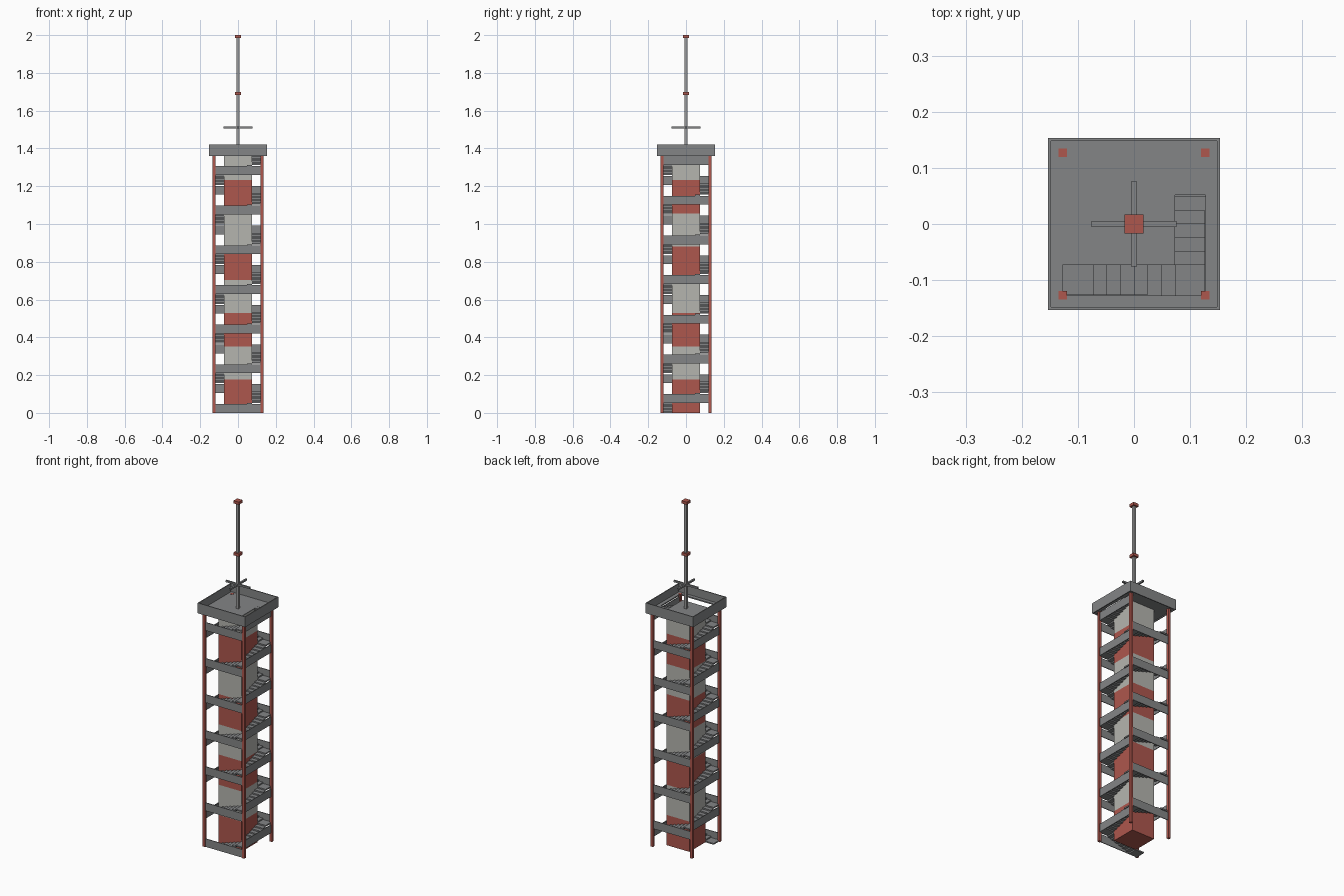
import bpy
from mathutils import Matrix, Vector

cube = bpy.data.objects.get("Cube")
if cube:
    bpy.data.objects.remove(cube)


def material(name, rgb):
    m = bpy.data.materials.new(name)
    m.use_nodes = True
    m.diffuse_color = (*rgb, 1)
    m.node_tree.nodes["Principled BSDF"].inputs["Base Color"].default_value = (*rgb, 1)
    return m


RED = material("brick_red", (0.42, 0.095, 0.075))
LIGHT = material("light_grey", (0.46, 0.46, 0.43))
GREY = material("steel_grey", (0.23, 0.235, 0.24))
MAST = material("mast_grey", (0.32, 0.32, 0.32))

BOX_FACES = ((0, 2, 3, 1), (4, 5, 7, 6), (0, 1, 5, 4),
             (2, 6, 7, 3), (0, 4, 6, 2), (1, 3, 7, 5))


def boxes(name, mat, specs, turn=0):
    """One object from boxes given as (low corner, high corner), turned by quarters."""
    rot = Matrix.Rotation(turn * 1.5707963268, 3, "Z")
    verts, faces = [], []
    for lo, hi in specs:
        n = len(verts)
        verts += [rot @ Vector((x, y, z)) for z in (lo[2], hi[2])
                  for y in (lo[1], hi[1]) for x in (lo[0], hi[0])]
        faces += [[n + i for i in f] for f in BOX_FACES]
    mesh = bpy.data.meshes.new(name)
    mesh.from_pydata(verts, [], faces)
    mesh.materials.append(mat)
    ob = bpy.data.objects.new(name, mesh)
    bpy.context.collection.objects.link(ob)
    return ob


def column(r, z0, z1):
    return ((-r, -r, z0), (r, r, z1))


CORE, EDGE = 0.073, 0.127     # core half width, outer edge of the stairs
RISE = 0.0525                 # height gained per side
FLIGHTS, STEPS = 26, 6
STEP_UP = RISE / (STEPS + 1)
TOP = FLIGHTS * RISE          # deck level

# Banded core
BAND = 0.176
for i in range(8):
    boxes("core_band", LIGHT if i % 2 else RED,
          [column(CORE, i * BAND, min((i + 1) * BAND, TOP))])

# Corner posts
for sx in (-1, 1):
    for sy in (-1, 1):
        x, y, r = sx * EDGE, sy * EDGE, 0.0075
        boxes("corner_post", RED, [((x - r, y - r, 0), (x + r, y + r, TOP + 0.009))])

# Stair flights winding up around the core, each with a level side panel
run = 2 * CORE / STEPS
for k in range(FLIGHTS):
    z = k * RISE
    parts = [((-EDGE, -EDGE, z), (-CORE, -CORE, z + STEP_UP))]
    for s in range(STEPS):
        x, zs = -CORE + s * run, z + (s + 1) * STEP_UP
        parts.append(((x, -EDGE, zs), (x + run, -CORE, zs + STEP_UP)))
    boxes("stair_flight", GREY, parts, k % 4)
    boxes("stair_side_panel", GREY,
          [((-EDGE, -EDGE - 0.003, z), (EDGE, -EDGE + 0.001, z + 0.047))], k % 4)
boxes("top_landing", GREY, [((CORE, CORE, TOP), (EDGE, EDGE, TOP + 0.008))])

# Deck with an L-shaped opening over the last two flights
W, T = 0.153, 0.005
z0, z1 = TOP, TOP + 0.007
boxes("deck_floor", GREY, [
    ((-W, -CORE, z0), (CORE, W, z1)),
    ((CORE, 0.052, z0), (W, W, z1)),
    ((EDGE, -W, z0), (W, 0.052, z1)),
    ((-W, -W, z0), (EDGE, -EDGE, z1)),
    ((-W, -EDGE, z0), (-EDGE, -CORE, z1)),
])
for q in range(4):
    boxes("deck_parapet", GREY, [((-W, -W, 1.36), (W - T, -W + T, 1.42))], q)

# Mast with cross arms and red markers
boxes("mast", MAST, [column(0.008, TOP, 1.985)])
for q in range(2):
    boxes("cross_arm", GREY, [((-0.076, -0.005, 1.505), (0.076, 0.005, 1.515))], q)
for z in (1.682, 1.984):
    boxes("mast_marker", RED, [column(0.017, z, z + 0.016)])
